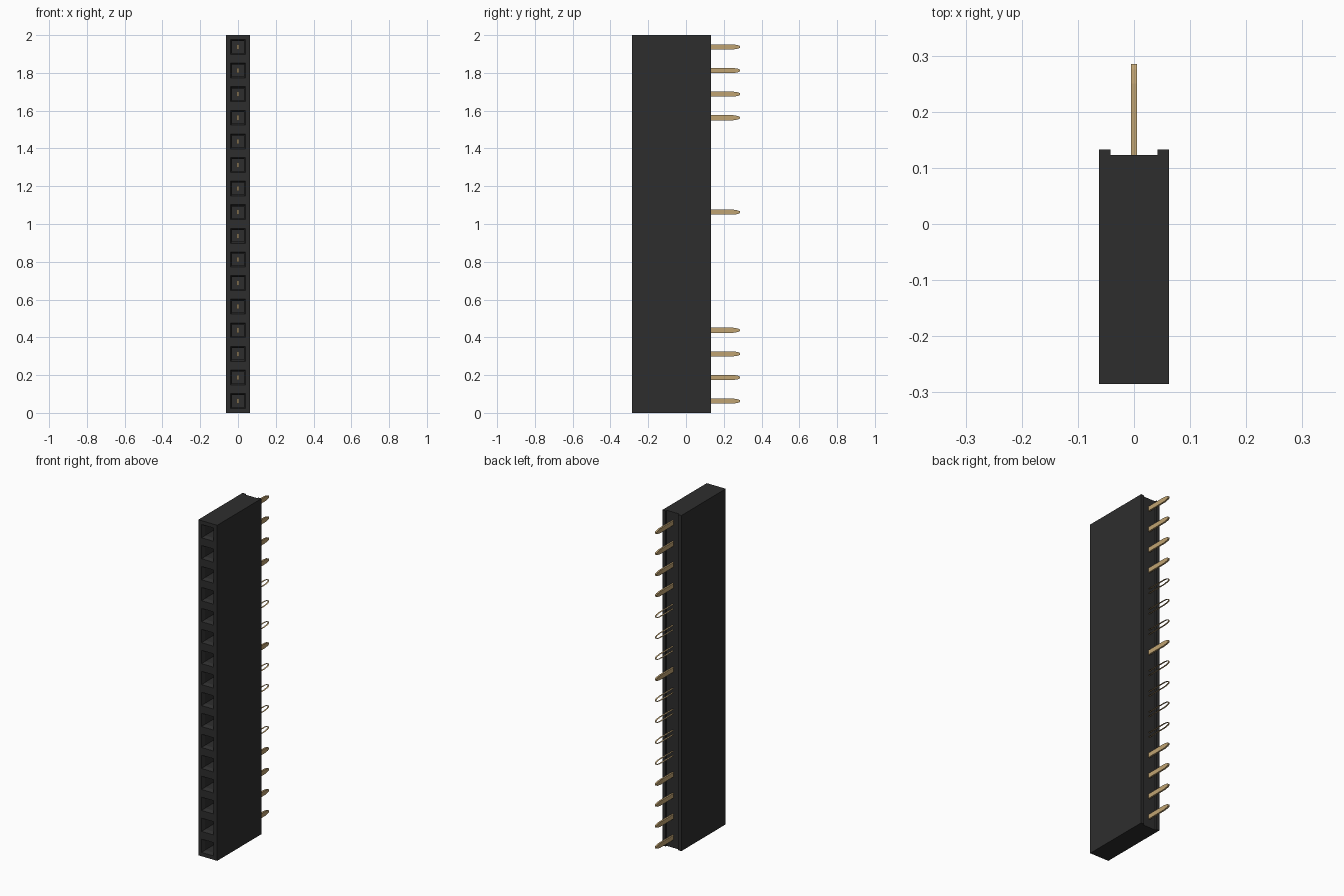
import bpy, bmesh

if "Cube" in bpy.data.objects:
    bpy.data.objects.remove(bpy.data.objects["Cube"])

COUNT = 16
PITCH = 2.0 / COUNT


def material(name, color):
    m = bpy.data.materials.new(name)
    m.diffuse_color = (*color, 1)
    m.use_nodes = True
    m.node_tree.nodes["Principled BSDF"].inputs["Base Color"].default_value = m.diffuse_color
    return m


black = material("black plastic", (0.027, 0.027, 0.027))
gold = material("gold metal", (0.53, 0.37, 0.17))


def finish(name, bm, mat):
    bmesh.ops.recalc_face_normals(bm, faces=bm.faces)
    mesh = bpy.data.meshes.new(name)
    bm.to_mesh(mesh)
    bm.free()
    mesh.materials.append(mat)
    obj = bpy.data.objects.new(name, mesh)
    bpy.context.collection.objects.link(obj)
    return obj


# Housing: channel-backed profile extruded upwards, one segment per socket
W, FRONT, BACK, RAIL, LIP = 0.0625, -0.285, 0.123, 0.133, 0.042
profile = [(-W, FRONT), (W, FRONT), (W, RAIL), (LIP, RAIL),
           (LIP, BACK), (-LIP, BACK), (-LIP, RAIL), (-W, RAIL)]
bm = bmesh.new()
rings = [[bm.verts.new((x, y, i * PITCH)) for x, y in profile]
         for i in range(COUNT + 1)]
n = len(profile)
sockets = []
for lower, upper in zip(rings, rings[1:]):
    for k in range(n):
        j = (k + 1) % n
        face = bm.faces.new((lower[k], lower[j], upper[j], upper[k]))
        if k == 0:
            sockets.append(face)
bm.faces.new(rings[0][::-1])
bm.faces.new(rings[-1])
bm.normal_update()

# Sockets: square mouth, tapered lead-in, then a straight shaft
for thickness, depth in ((0.0325, 0), (0.012, -0.02), (0.0, -0.20)):
    if thickness:
        bmesh.ops.inset_individual(bm, faces=sockets, thickness=thickness,
                                   depth=depth)
    else:
        out = bmesh.ops.extrude_discrete_faces(bm, faces=sockets)
        sockets = out["faces"]
        for f in sockets:
            bmesh.ops.translate(bm, verts=f.verts, vec=(0, -depth, 0))
finish("socket_housing", bm, black)

# Pins: flat blades with tapered tips; some are open on their flat sides
T, H, TIP, START = 0.005, 0.0135, 0.007, -0.075
outline = [(START, -H), (0.25, -H), (0.275, -0.0095), (0.285, -TIP + 0.002),
           (0.285, TIP - 0.002), (0.275, 0.0095), (0.25, H), (START, H)]
OPEN_PINS = {4, 5, 6, 7, 9, 10, 11}
for i in range(COUNT):
    z = (i + 0.5) * PITCH
    bm = bmesh.new()
    left, right = ([bm.verts.new((x, y, z + h)) for y, h in outline]
                   for x in (-T, T))
    for k in range(len(outline)):
        j = (k + 1) % len(outline)
        bm.faces.new((left[k], left[j], right[j], right[k]))
    if i not in OPEN_PINS:
        bm.faces.new(left[::-1])
        bm.faces.new(right)
    finish(f"pin_{i + 1}", bm, gold)
